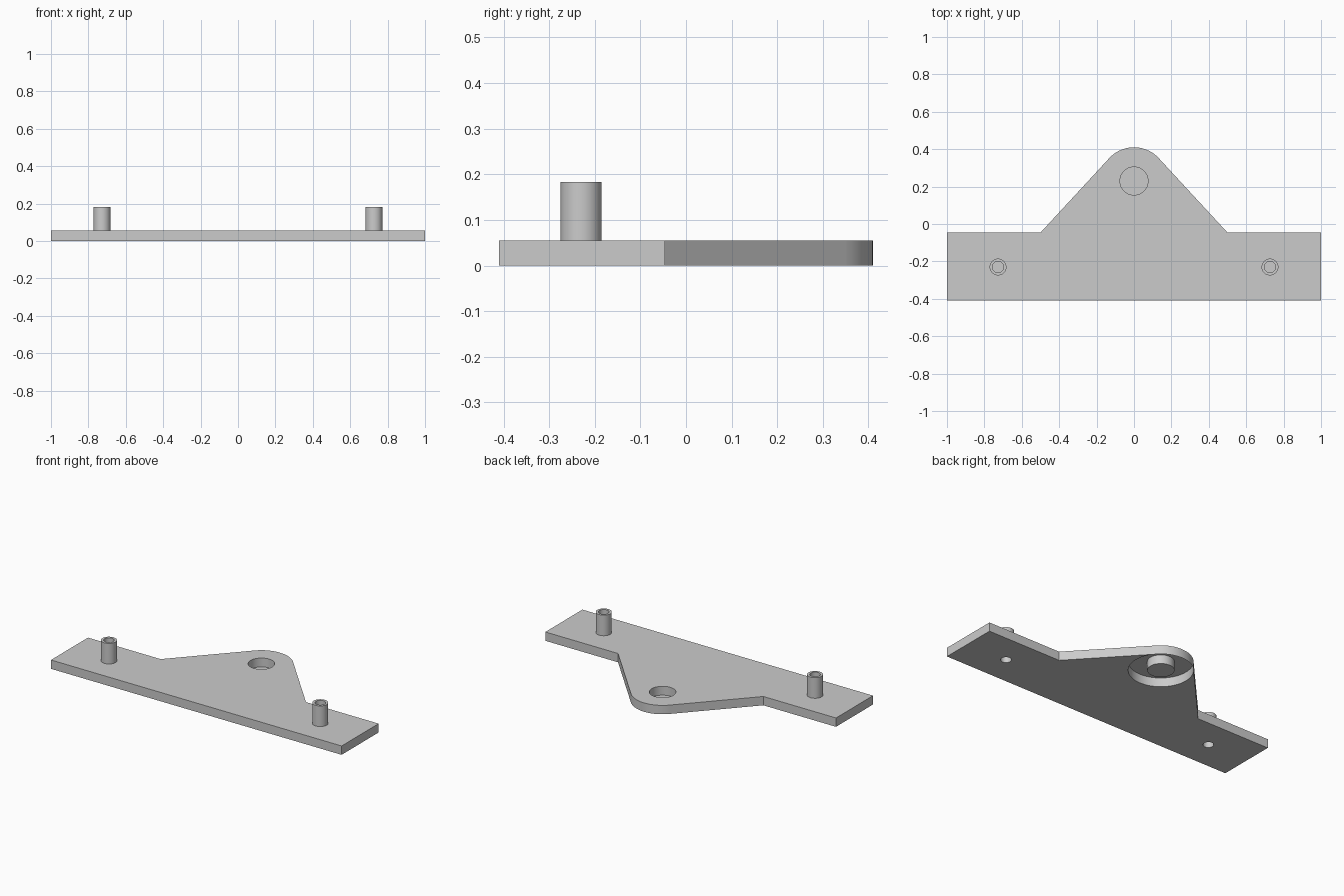
import bpy, bmesh, math
from mathutils import Vector

cube = bpy.data.objects.get("Cube")
if cube:
    bpy.data.objects.remove(cube, do_unlink=True)

THICK, PIN_TOP = 0.055, 0.183
FRONT, SHOULDER = -0.41, -0.046
TIP, TIP_R, HOLE_R = Vector((0, 0.23)), 0.18, 0.075
PIN_X, PIN_Y, PIN_R, BORE_R = 0.727, -0.23, 0.045, 0.03

grey = bpy.data.materials.new("light grey")
grey.use_nodes = True
colour = (0.6, 0.6, 0.6, 1)
grey.diffuse_color = colour
grey.node_tree.nodes["Principled BSDF"].inputs["Base Color"].default_value = colour


def arc(centre, radius, start, end, steps):
    return [Vector((centre[0] + radius * math.cos(start + (end - start) * i / steps),
                    centre[1] + radius * math.sin(start + (end - start) * i / steps)))
            for i in range(steps + 1)]


def circle(centre, radius, steps=48):
    return arc(centre, radius, 0, math.tau, steps)[:-1]


def wall(bm, points, low, high, closed=True, inward=False):
    """Upright band along a counter-clockwise path."""
    bottom = [bm.verts.new((p.x, p.y, low)) for p in points]
    top = [bm.verts.new((p.x, p.y, high)) for p in points]
    count = len(points)
    for i in range(count if closed else count - 1):
        j = (i + 1) % count
        face = bm.faces.new((bottom[i], bottom[j], top[j], top[i]))
        if inward:
            face.normal_flip()


def sheet(bm, loops, z, up=True):
    """Flat sheet: first loop is the outline, the others are holes."""
    edges = []
    for loop in loops:
        verts = [bm.verts.new((p.x, p.y, z)) for p in loop]
        edges += [bm.edges.new((v, verts[(i + 1) % len(verts)])) for i, v in enumerate(verts)]
    made = bmesh.ops.triangle_fill(bm, edges=edges, use_beauty=True,
                                   normal=(0, 0, 1 if up else -1))["geom"]
    for face in made:
        if isinstance(face, bmesh.types.BMFace):
            face.normal_update()
            if (face.normal.z > 0) != up:
                face.normal_flip()


def finish(bm, name):
    bmesh.ops.remove_doubles(bm, verts=bm.verts, dist=0.0001)
    mesh = bpy.data.meshes.new(name)
    bm.to_mesh(mesh)
    bm.free()
    mesh.materials.append(grey)
    obj = bpy.data.objects.new(name, mesh)
    bpy.context.collection.objects.link(obj)
    bpy.ops.object.select_all(action='DESELECT')
    bpy.context.view_layer.objects.active = obj
    obj.select_set(True)
    bpy.ops.object.shade_smooth_by_angle(angle=math.radians(30))


# Plate outline: bar with sloping shoulders tangent to a rounded tip
corner = Vector((0.5, SHOULDER))
to_corner = corner - TIP
tangent = math.atan2(to_corner.y, to_corner.x) + math.acos(TIP_R / to_corner.length)
tip_arc = arc(TIP, TIP_R, tangent, math.pi - tangent, 24)
recess_arc = arc(TIP, TIP_R, math.pi - tangent, math.tau + tangent, 60)
right_side = [Vector((-1, FRONT)), Vector((1, FRONT)), Vector((1, SHOULDER)), corner]
left_side = [Vector((-0.5, SHOULDER)), Vector((-1, SHOULDER))]
outline = right_side + tip_arc + left_side
under_outline = right_side + recess_arc[::-1] + left_side
bores = [circle((side * PIN_X, PIN_Y), BORE_R, 32) for side in (-1, 1)]
hole = circle(TIP, HOLE_R)

# Plate with the round recess on its underside
bm = bmesh.new()
sheet(bm, [outline, hole], THICK)
sheet(bm, [under_outline] + bores, 0, up=False)
wall(bm, outline, 0, THICK)
wall(bm, recess_arc, 0, THICK, closed=False, inward=True)
for bore in bores:
    wall(bm, bore, 0, THICK, inward=True)
finish(bm, "mounting_plate")

# Closed cup below the tip hole
bm = bmesh.new()
wall(bm, hole, 0, THICK)
sheet(bm, [hole], 0, up=False)
finish(bm, "tip_hole_cup")

# Hollow pins
for side, bore, name in zip((-1, 1), bores, ("right_pin", "left_pin")):
    rim = circle((side * PIN_X, PIN_Y), PIN_R, 32)
    bm = bmesh.new()
    wall(bm, rim, THICK, PIN_TOP)
    wall(bm, bore, THICK, PIN_TOP, inward=True)
    sheet(bm, [rim, bore], PIN_TOP)
    finish(bm, name)
